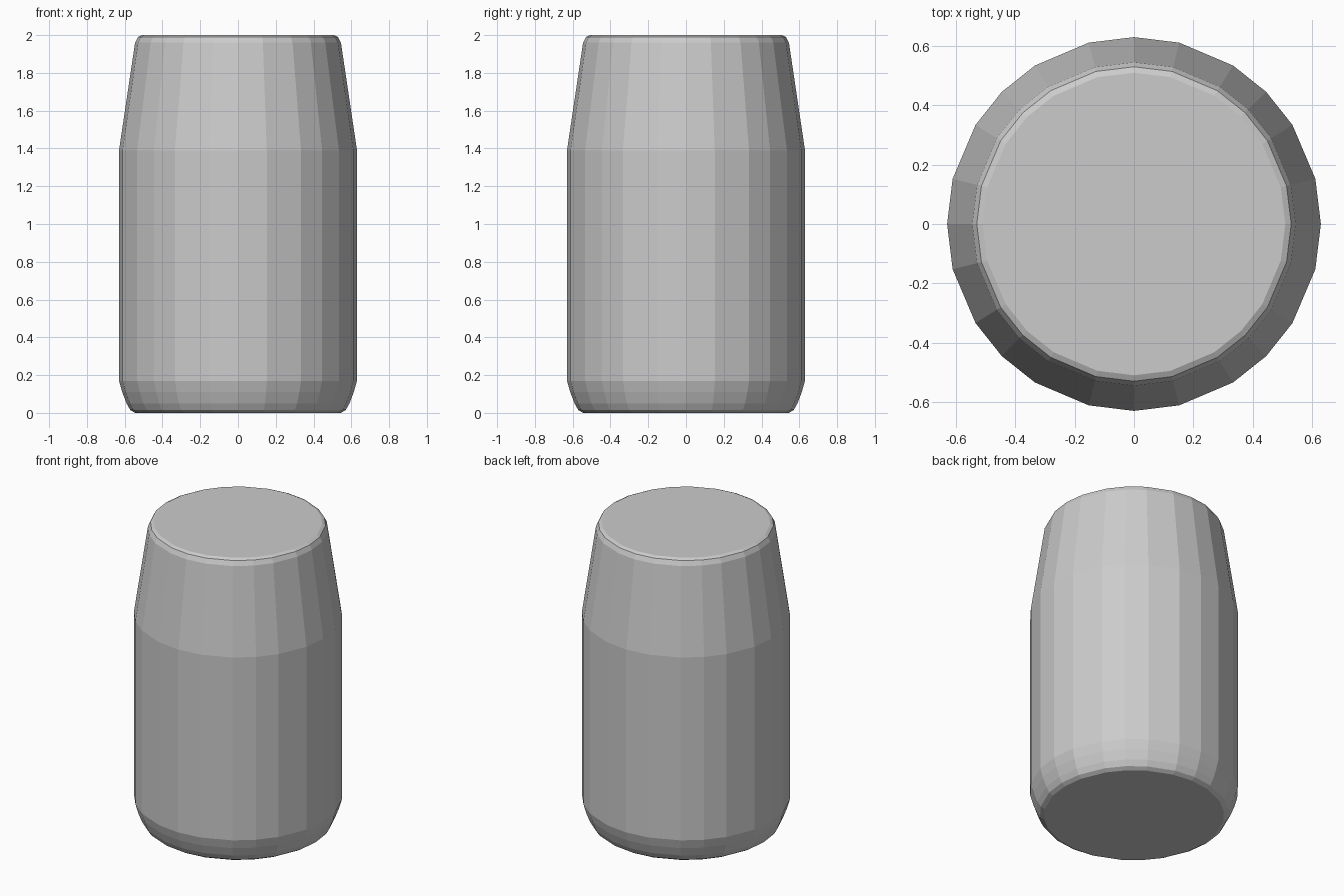
import bpy, bmesh
from math import cos, sin, radians

if "Cube" in bpy.data.objects:
    bpy.data.objects.remove(bpy.data.objects["Cube"])

# Slightly uneven facet angles, repeated in every quadrant
quadrant = [0, 14, 32, 45, 58, 76]
angles = [radians(q * 90 + a) for q in range(4) for a in quadrant]

# Outline from base to top: (radius, height)
profile = [(0.545, 0.0), (0.57, 0.015), (0.59, 0.05), (0.613, 0.11), (0.63, 0.17),
           (0.63, 1.39), (0.545, 1.96), (0.53, 1.99), (0.51, 2.0)]


def lathe(name, profile, angles):
    bm = bmesh.new()
    rings = [[bm.verts.new((r * cos(a), r * sin(a), z)) for a in angles] for r, z in profile]
    n = len(angles)
    for low, high in zip(rings, rings[1:]):
        for i in range(n):
            j = (i + 1) % n
            bm.faces.new((low[i], low[j], high[j], high[i]))
    # flat caps
    bm.faces.new(rings[0][::-1])
    bm.faces.new(rings[-1])
    mesh = bpy.data.meshes.new(name)
    bm.to_mesh(mesh)
    bm.free()
    obj = bpy.data.objects.new(name, mesh)
    bpy.context.collection.objects.link(obj)
    return obj


# Rounded container body with tapered shoulder
lathe("container_body", profile, angles)
